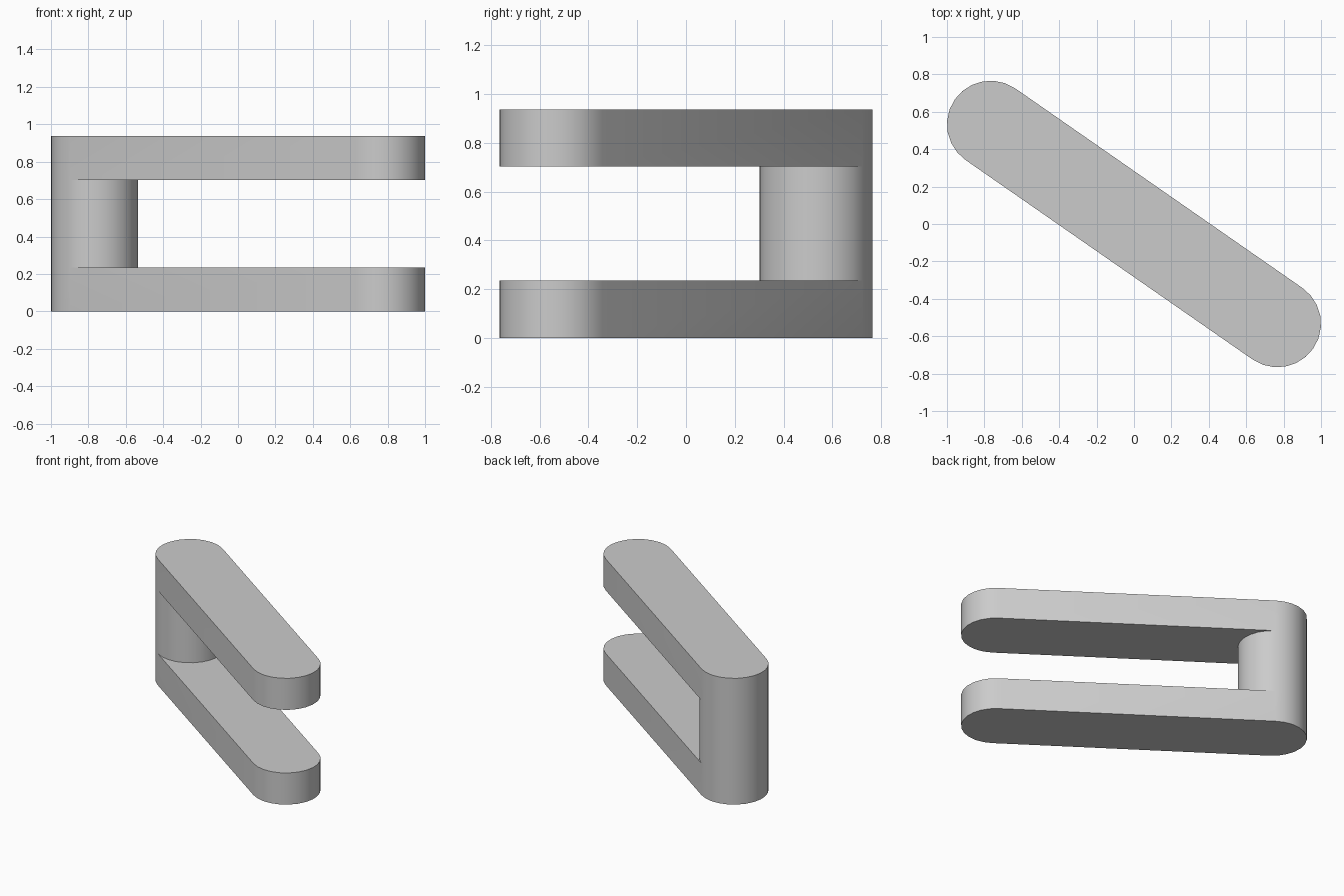
import bpy, bmesh, math
from mathutils import Vector

cube = bpy.data.objects.get("Cube")
if cube:
    bpy.data.objects.remove(cube, do_unlink=True)

RADIUS = 0.233
HUB = Vector((-0.767, 0.533))        # post centre; the free ends mirror it
SEGMENTS = 12                        # per half circle
LEVELS = (0, 0.235, 0.703, 0.937)    # lower arm, gap, upper arm
axis = math.atan2(HUB.y, HUB.x)      # direction from the free ends to the post

grey = bpy.data.materials.new("plain_grey")
grey.use_nodes = True
colour = (0.6, 0.6, 0.6, 1)
grey.diffuse_color = colour
grey.node_tree.nodes["Principled BSDF"].inputs["Base Color"].default_value = colour

bm = bmesh.new()


def half_circle(centre, facing, level):
    """Row of vertices on a half circle bulging towards the facing angle."""
    row = []
    for i in range(SEGMENTS + 1):
        a = facing - math.pi / 2 + math.pi * i / SEGMENTS
        row.append(bm.verts.new((centre.x + RADIUS * math.cos(a),
                                 centre.y + RADIUS * math.sin(a), level)))
    return row


def wall(low, high):
    """Strip of quads between two rows."""
    for i in range(len(low) - 1):
        bm.faces.new((low[i], low[i + 1], high[i + 1], high[i]))


hub = [half_circle(HUB, axis, z) for z in LEVELS]
tip = [half_circle(-HUB, axis + math.pi, z) for z in LEVELS]

# Inner half of the post, sharing its end vertices with the outer half
inner = []
for k in (1, 2):
    row = half_circle(HUB, axis + math.pi, LEVELS[k])
    for v in (row[0], row[-1]):
        bm.verts.remove(v)
    inner.append([hub[k][-1]] + row[1:-1] + [hub[k][0]])

# Outer face of the post runs the full height
for k in range(3):
    wall(hub[k], hub[k + 1])
wall(inner[0], inner[1])

# Two arms: rounded tip, straight sides, outer face, face around the post
for low, high in ((0, 1), (2, 3)):
    wall(tip[low], tip[high])
    wall([hub[low][-1], tip[low][0]], [hub[high][-1], tip[high][0]])
    wall([tip[low][-1], hub[low][0]], [tip[high][-1], hub[high][0]])
for k in (0, 3):
    bm.faces.new(hub[k] + tip[k])
for k, row in zip((1, 2), inner):
    bm.faces.new(tip[k] + row[::-1])

bmesh.ops.recalc_face_normals(bm, faces=bm.faces[:])
mesh = bpy.data.meshes.new("clevis_bracket")
bm.to_mesh(mesh)
bm.free()
mesh.materials.append(grey)

bracket = bpy.data.objects.new("clevis_bracket", mesh)
bpy.context.collection.objects.link(bracket)
bpy.ops.object.select_all(action="DESELECT")
bracket.select_set(True)
bpy.context.view_layer.objects.active = bracket
bpy.ops.object.shade_smooth_by_angle(angle=math.radians(30))
